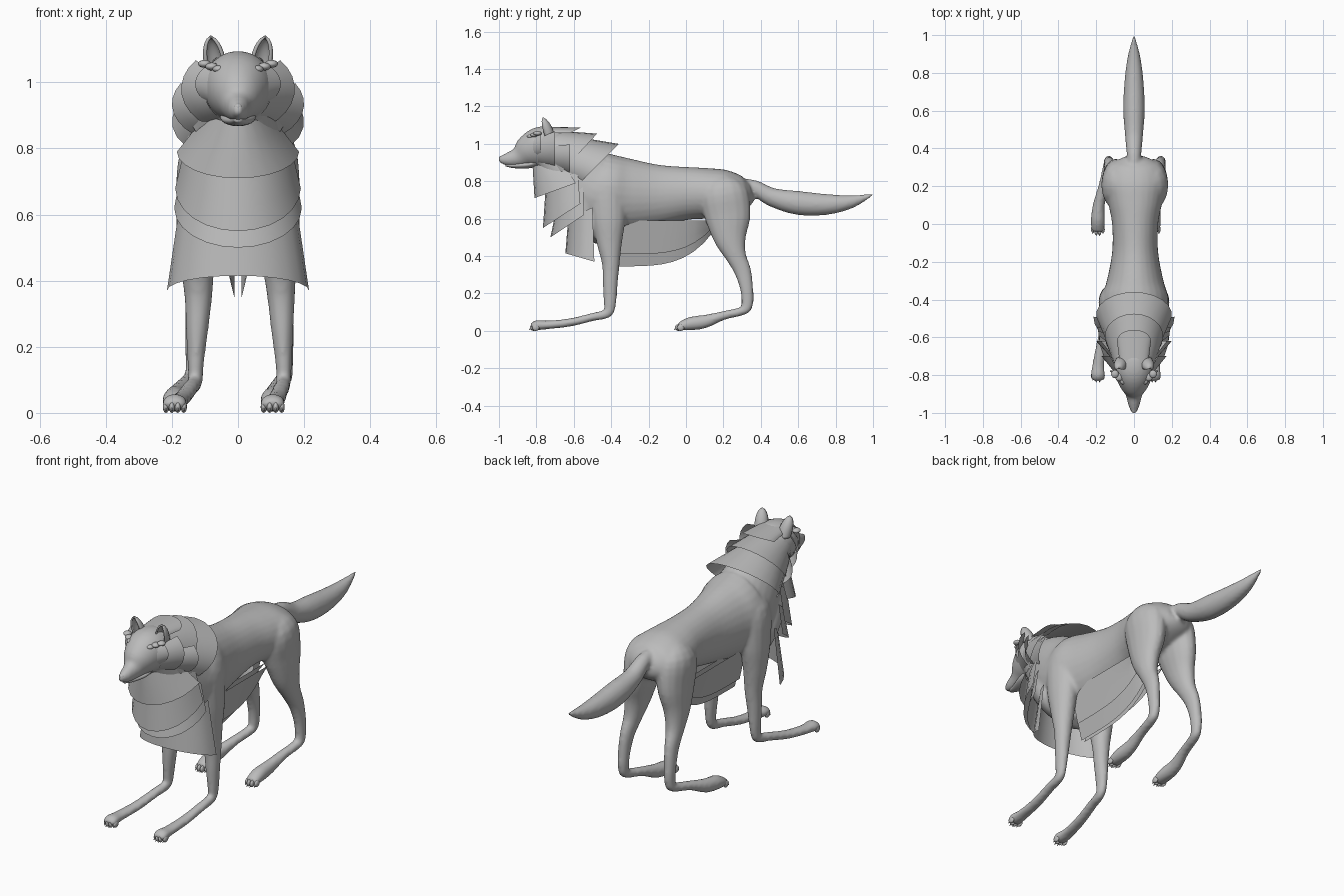
import bpy, bmesh
from math import sin, cos, pi, radians
from mathutils import Vector

cube = bpy.data.objects.get("Cube")
if cube:
    bpy.data.objects.remove(cube, do_unlink=True)

grey = bpy.data.materials.new("plain grey fur")
grey.use_nodes = True
grey.diffuse_color = (0.5, 0.5, 0.5, 1)
grey.node_tree.nodes["Principled BSDF"].inputs["Base Color"].default_value = grey.diffuse_color


def finish(name, bm):
    """Turn a bmesh into a smooth grey object."""
    mesh = bpy.data.meshes.new(name)
    bmesh.ops.recalc_face_normals(bm, faces=bm.faces[:])
    for f in bm.faces:
        f.smooth = True
    bm.to_mesh(mesh)
    bm.free()
    mesh.materials.append(grey)
    obj = bpy.data.objects.new(name, mesh)
    bpy.context.collection.objects.link(obj)
    return obj


def smooth_path(keys, steps=4):
    """Catmull-Rom through (x, y, z, side radius, other radius) keys."""
    k = [Vector(v) for v in keys]
    k = [k[0]] + k + [k[-1]]
    out = []
    for a, b, c, d in zip(k, k[1:], k[2:], k[3:]):
        for i in range(steps):
            t = i / steps
            out.append(b + (c - a) * t / 2 + (a * 2 - b * 5 + c * 4 - d) * t * t / 2
                       + (b * 3 - a - c * 3 + d) * t ** 3 / 2)
    return out + [k[-1]]


def tube(bm, keys, sides=20):
    """Closed loft of ellipses along a path."""
    path = smooth_path(keys)
    pts = [Vector(p[:3]) for p in path]
    rings = []
    for i, p in enumerate(path):
        t = (pts[min(i + 1, len(pts) - 1)] - pts[max(i - 1, 0)]).normalized()
        side = Vector((1, 0, 0))
        side = (side - t * side.dot(t)).normalized()
        up = side.cross(t)
        rings.append([bm.verts.new(pts[i] + side * p[3] * cos(a) + up * p[4] * sin(a))
                      for a in (2 * pi * j / sides for j in range(sides))])
    for r, q in zip(rings, rings[1:]):
        for j in range(sides):
            n = (j + 1) % sides
            bm.faces.new((r[j], r[n], q[n], q[j]))
    bm.faces.new(rings[0][::-1])
    bm.faces.new(rings[-1])


def grid(name, rows):
    """Thin sheet through rows of points."""
    bm = bmesh.new()
    vs = [[bm.verts.new(p) for p in row] for row in rows]
    for r, q in zip(vs, vs[1:]):
        for j in range(len(r) - 1):
            bm.faces.new((r[j], r[j + 1], q[j + 1], q[j]))
    return finish(name, bm)


def fur_sheet(name, inner, outer, start, end, segs=12, rows=3):
    """Sheet between two arcs; an arc is (y, z, half width, y shift, z shift)."""
    def point(e, a):
        k = 1 - cos(a)
        return Vector((e[2] * sin(a), e[0] + e[3] * k, e[1] + e[4] * k))
    angles = [radians(start + (end - start) * i / segs) for i in range(segs + 1)]
    return grid(name, [[point(inner, a).lerp(point(outer, a), r / rows) for a in angles]
                       for r in range(rows + 1)])


def ball(bm, centre, size):
    new = bmesh.ops.create_uvsphere(bm, u_segments=12, v_segments=8, radius=1)["verts"]
    bmesh.ops.scale(bm, vec=size, verts=new)
    bmesh.ops.translate(bm, vec=centre, verts=new)


# Body: torso, chest, head, tail and legs blended into one skin
body = bmesh.new()
tube(body, [(.006, y, z, w, h) for y, z, w, h in (
    (-.74, .97, .09, .1), (-.62, .87, .13, .17), (-.5, .76, .165, .21),
    (-.4, .735, .178, .205), (-.3, .725, .15, .195), (-.15, .725, .122, .165),
    (0, .735, .122, .142), (.12, .735, .145, .135), (.22, .735, .16, .125),
    (.31, .74, .13, .088), (.35, .75, .06, .05))], 28)
tube(body, [(0, y, z, w, h) for y, z, w, h in (
    (-.68, .86, .1, .08), (-.6, .74, .15, .12), (-.54, .63, .16, .1),
    (-.48, .53, .13, .07), (-.45, .48, .07, .03))], 24)
tube(body, [(0, y, z, w, h) for y, z, w, h in (
    (-1, .918, .013, .016), (-.96, .917, .03, .034), (-.9, .928, .046, .053),
    (-.85, .955, .078, .086), (-.79, .98, .102, .106), (-.73, .99, .105, .104),
    (-.66, .97, .09, .09))], 28)
tube(body, [(0, y, z, w, h) for y, z, w, h in (
    (.26, .78, .03, .035), (.36, .768, .038, .04), (.46, .715, .047, .05),
    (.6, .684, .057, .064), (.75, .676, .051, .056), (.88, .69, .035, .036),
    (1, .728, .005, .006))])

# The last number of each leg key is how far the foot swings sideways
FRONT_LEG = ((.06, -.43, .87, .03, .04, 0), (.1, -.425, .78, .075, .1, 0),
             (.12, -.415, .62, .068, .095, 0),
             (.124, -.41, .48, .056, .07, 0), (.125, -.402, .36, .043, .048, -.005),
             (.129, -.405, .25, .034, .04, -.005), (.133, -.407, .15, .025, .034, -.005),
             (.134, -.42, .095, .023, .026, -.004), (.138, -.5, .074, .025, .022, .007),
             (.143, -.62, .045, .028, .022, .025), (.148, -.74, .032, .032, .023, .04),
             (.148, -.8, .03, .038, .027, .043), (.148, -.825, .02, .032, .016, .043))
HIND_LEG = ((.05, .19, .83, .03, .04, 0), (.085, .2, .75, .085, .125, -.004),
            (.1, .222, .62, .074, .125, -.004),
            (.115, .235, .5, .056, .09, -.004), (.125, .267, .4, .042, .056, -.004),
            (.132, .303, .32, .032, .046, -.004), (.137, .325, .22, .028, .035, -.004),
            (.138, .327, .14, .025, .031, -.004), (.14, .305, .108, .025, .024, 0),
            (.143, .2, .082, .026, .024, .02), (.148, .1, .05, .032, .036, .038),
            (.148, .02, .038, .038, .036, .043), (.148, -.04, .022, .034, .02, .043))
for s in (-1, 1):
    for leg in (FRONT_LEG, HIND_LEG):
        tube(body, [(s * x - swing, y, z, w, h) for x, y, z, w, h, swing in leg], 16)
skin = finish("body", body)
remesh = skin.modifiers.new("blend", 'REMESH')
remesh.mode = 'VOXEL'
remesh.voxel_size = .009
remesh.use_smooth_shade = True
soften = skin.modifiers.new("soften", 'SMOOTH')
soften.factor = .5
soften.iterations = 7

# Toes and claws
toes = bmesh.new()
for s in (-1, 1):
    for tip in (-.815, -.04):
        for i in range(4):
            x = s * .148 - .043 + (i - 1.5) * .018
            y = tip + (.012 if i in (0, 3) else 0)
            ball(toes, (x, y, .018), (.0095, .02, .018))
            tube(toes, [(x, y - .014, .014, .004, .005), (x, y - .024, .005, .001, .001)], 6)
finish("toes", toes)

# Face: jaw, nose, eyes and ridged brows
face = bmesh.new()
tube(face, [(0, -.965, .888, .012, .008), (0, -.92, .884, .027, .014),
            (0, -.85, .888, .05, .02), (0, -.8, .9, .055, .02)])
ball(face, (0, -.987, .926), (.013, .012, .01))
for s in (-1, 1):
    ball(face, (s * .041, -.874, 1), (.014, .012, .006))
    for i in range(4):
        ball(face, (s * (.035 + .022 * i), -.845 + .017 * i, 1.032 + .008 * i),
             (.02, .022, .012))
finish("face_details", face)

# Cupped ears, open to the front
for s, side in ((-1, "right"), (1, "left")):
    rows = []
    for i in range(11):
        t = i / 10
        w = .034 * (1 - t ** 3) ** .7 + .001
        rows.append([(s * (.067 + .015 * t) + w * sin(a), -.735 - .03 * t + w * cos(a),
                      1.04 + .102 * t)
                     for a in (radians(-125 + 25 * j) for j in range(11))])
    ear = grid(side + "_ear", rows)
    shell = ear.modifiers.new("thickness", 'SOLIDIFY')
    shell.thickness = .008

# Mane collars swept back over the neck
fur_sheet("crown_fur", (-.74, 1.09, .075, 0, -.03), (-.56, 1.088, .09, -.06, -.03), -90, 90)
fur_sheet("upper_collar", (-.76, 1.075, .1, 0, -.09), (-.475, 1.055, .155, -.12, -.13), -140, 140, 18)
fur_sheet("lower_collar", (-.66, 1.05, .12, -.02, -.13), (-.36, 1, .2, -.12, -.12), -145, 145, 18)

# Layered ruffs beside the face
for s, side in ((-1, "right"), (1, "left")):
    fur_sheet(side + "_cheek_fur", (-.84, 1.06, .075, 0, -.08),
              (-.775, 1.075, .13, 0, -.08), s * 40, s * 140, 8)
    fur_sheet(side + "_inner_ruff", (-.79, 1.06, .1, 0, -.09),
              (-.7, 1.11, .172, 0, -.13), s * 48, s * 148, 8)
    fur_sheet(side + "_outer_ruff", (-.72, 1.03, .11, 0, -.09),
              (-.62, 1.06, .2, 0, -.125), s * 60, s * 148, 8)

# Overlapping chest bibs, each tucked under the one above
fur_sheet("throat_bib", (-.82, .88, .09, .16, .03), (-.81, .71, .185, .22, .08), -90, 90)
fur_sheet("upper_bib", (-.75, .77, .15, .17, .08), (-.765, .55, .19, .2, .13), -90, 90)
fur_sheet("middle_bib", (-.69, .67, .165, .14, .1), (-.725, .5, .193, .18, .12), -90, 90)
fur_sheet("lower_bib", (-.63, .6, .172, .13, .06), (-.645, .415, .215, .155, -.045), -90, 90)

# Fur hanging below the belly
for s, side in ((-1, "right"), (1, "left")):
    for label, top, low, front, base, rise in (("long", .07, .01, -.4, .345, .19),
                                               ("short", .1, .06, -.37, .41, .15)):
        rows = []
        for r in range(4):
            k = r / 3
            row = []
            for j in range(11):
                t = j / 10
                row.append((s * (top + (low - top) * k), front + (.15 - front) * t,
                            .59 + k * (base + rise * t ** 4 - .59)))
            rows.append(row)
        grid(side + "_" + label + "_belly_fur", rows)
